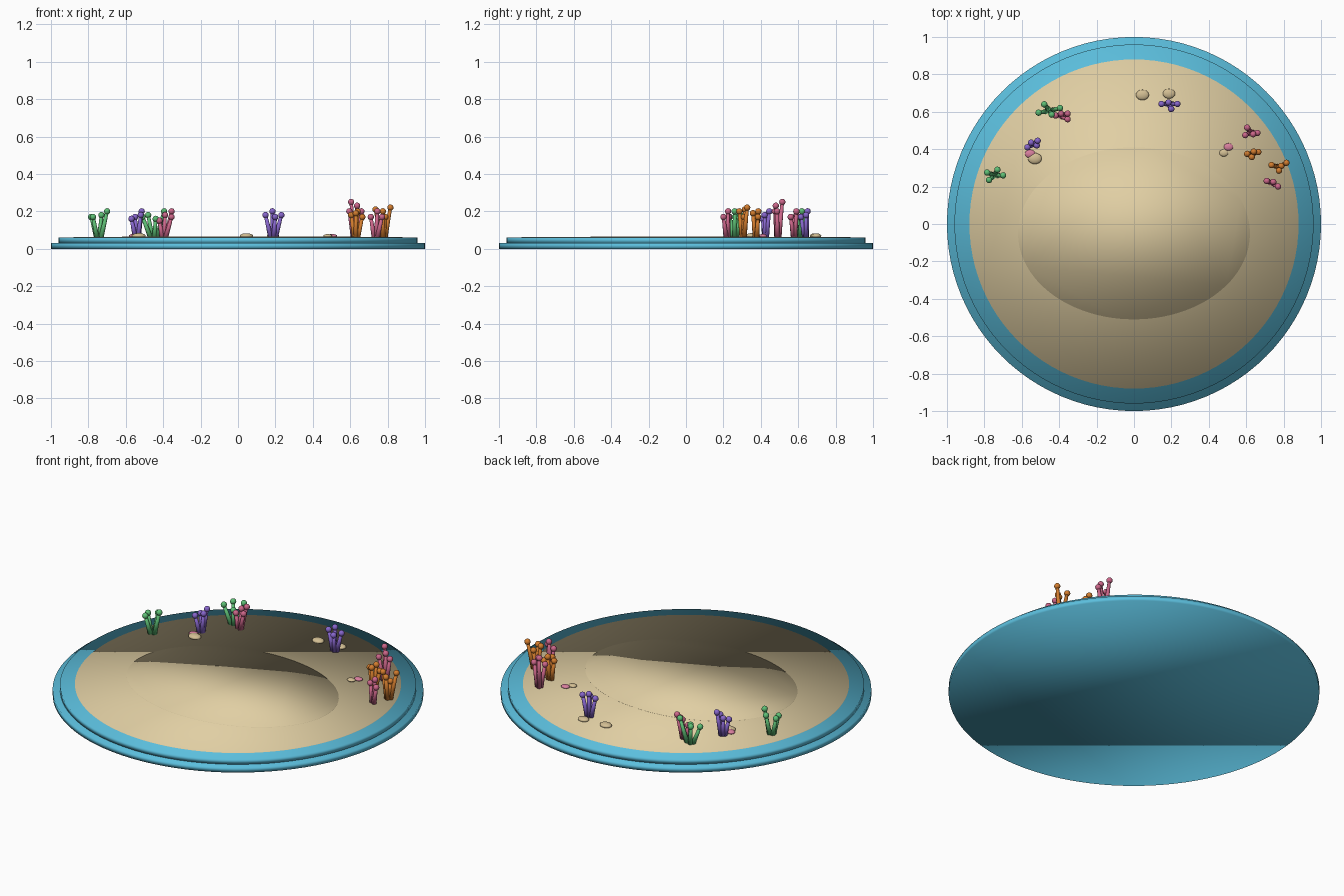
import bpy
import bmesh
from mathutils import Matrix, Vector

if "Cube" in bpy.data.objects:
    bpy.data.objects.remove(bpy.data.objects["Cube"], do_unlink=True)


def linear(c):
    return c / 12.92 if c <= 0.04045 else ((c + 0.055) / 1.055) ** 2.4


def material(name, red, green, blue):
    mat = bpy.data.materials.new(name)
    mat.use_nodes = True
    colour = (linear(red), linear(green), linear(blue), 1)
    mat.diffuse_color = colour
    mat.node_tree.nodes["Principled BSDF"].inputs["Base Color"].default_value = colour
    return mat


water_blue = material("water blue", 0.36, 0.75, 0.87)
sand_tan = material("sand tan", 0.88, 0.81, 0.64)
stone_beige = material("stone beige", 0.83, 0.75, 0.58)
shell_pink = material("shell pink", 0.85, 0.50, 0.62)
coral_green = material("coral green", 0.37, 0.75, 0.46)
coral_pink = material("coral pink", 0.80, 0.40, 0.54)
coral_purple = material("coral purple", 0.53, 0.40, 0.80)
coral_orange = material("coral orange", 0.83, 0.49, 0.18)


def finish(name, bm, mat):
    for face in bm.faces:
        face.smooth = True
    mesh = bpy.data.meshes.new(name)
    bm.to_mesh(mesh)
    bm.free()
    mesh.materials.append(mat)
    obj = bpy.data.objects.new(name, mesh)
    bpy.context.collection.objects.link(obj)
    return obj


def disc(name, mat, rx, ry, bottom, top, y=0):
    """Thin, softly shaded disc between two heights."""
    bm = bmesh.new()
    bmesh.ops.create_cone(bm, cap_ends=True, segments=96, radius1=1, radius2=1, depth=1)
    bmesh.ops.scale(bm, verts=bm.verts, vec=(rx, ry, top - bottom))
    bmesh.ops.translate(bm, verts=bm.verts, vec=(0, y, (top + bottom) / 2))
    bm.normal_update()
    return finish(name, bm, mat)


def coral(name, mat, x, y, tips):
    """Fan of tapered branches from one foot, each with a round tip."""
    bm = bmesh.new()
    for dx, dy, height in tips:
        foot = Vector((x + dx * 0.25, y + dy * 0.25, FLOOR - 0.01))
        tip = Vector((x + dx, y + dy, height))
        axis = tip - foot
        turn = axis.to_track_quat("Z", "Y").to_matrix().to_4x4()
        bmesh.ops.create_cone(bm, cap_ends=True, segments=10, radius1=0.014, radius2=0.009,
                              depth=axis.length,
                              matrix=Matrix.Translation((foot + tip) / 2) @ turn)
        bmesh.ops.create_uvsphere(bm, u_segments=14, v_segments=10, radius=0.017,
                                  matrix=Matrix.Translation(tip))
    return finish(name, bm, mat)


def pebble(name, mat, x, y, radius):
    """Flattened round stone resting on the sand."""
    bm = bmesh.new()
    bmesh.ops.create_uvsphere(bm, u_segments=20, v_segments=12, radius=radius)
    bmesh.ops.scale(bm, verts=bm.verts, vec=(1, 0.8, 0.4))
    bmesh.ops.translate(bm, verts=bm.verts, vec=(x, y, FLOOR + 0.006))
    return finish(name, bm, mat)


# Stepped dish, sand bed and low central mound
FLOOR = 0.063
disc("dish_base", water_blue, 1, 1, 0, 0.03)
disc("dish_rim", water_blue, 0.96, 0.96, 0.03, 0.06)
disc("sand_bed", sand_tan, 0.88, 0.88, 0.05, FLOOR)
disc("sand_mound", sand_tan, 0.62, 0.46, 0.055, FLOOR + 0.003, y=-0.05)

# Corals on the left and right of the back half
coral("green_coral_outer", coral_green, -0.745, 0.26,
      [(-0.03, -0.025, 0.17), (0.015, 0.03, 0.18), (0.045, 0, 0.2), (-0.04, 0.015, 0.17)])
coral("green_coral_inner", coral_green, -0.45, 0.605,
      [(-0.03, 0.035, 0.18), (-0.06, -0.01, 0.17), (0.055, 0.015, 0.2), (0.01, -0.02, 0.16)])
coral("pink_coral_back", coral_pink, -0.4, 0.58,
      [(0.045, 0.01, 0.2), (0.045, -0.02, 0.17), (-0.02, 0, 0.15), (0.01, 0.01, 0.18)])
coral("purple_coral_side", coral_purple, -0.54, 0.425,
      [(0.025, 0.02, 0.2), (-0.03, -0.015, 0.16), (0.02, -0.005, 0.18), (-0.01, 0.01, 0.17)])
coral("purple_coral_middle", coral_purple, 0.187, 0.642,
      [(-0.04, 0, 0.18), (0.012, -0.027, 0.17), (0.045, 0, 0.18), (-0.003, 0.008, 0.2)])
coral("pink_coral_tall", coral_pink, 0.625, 0.49,
      [(-0.02, 0.025, 0.25), (0.035, -0.003, 0.2), (-0.03, -0.015, 0.2), (0.012, -0.01, 0.23)])
coral("orange_coral_inner", coral_orange, 0.63, 0.375,
      [(-0.025, 0, 0.18), (0.035, 0.01, 0.17), (0, -0.017, 0.19), (0.01, 0.012, 0.2)])
coral("orange_coral_outer", coral_orange, 0.775, 0.305,
      [(-0.04, 0.01, 0.21), (0.04, 0.022, 0.22), (0, -0.02, 0.2), (0.012, 0.005, 0.17)])
coral("pink_coral_front", coral_pink, 0.735, 0.22,
      [(-0.025, 0.01, 0.17), (0.035, -0.02, 0.17), (0.01, 0.005, 0.2)])

# Scattered pebbles and shells
pebble("stone_back_middle", stone_beige, 0.045, 0.69, 0.035)
pebble("stone_back_left", stone_beige, 0.187, 0.697, 0.033)
pebble("stone_right", stone_beige, -0.53, 0.35, 0.037)
pebble("stone_left", stone_beige, 0.48, 0.38, 0.024)
pebble("shell_left", shell_pink, 0.505, 0.412, 0.025)
pebble("shell_right", shell_pink, -0.555, 0.375, 0.028)
